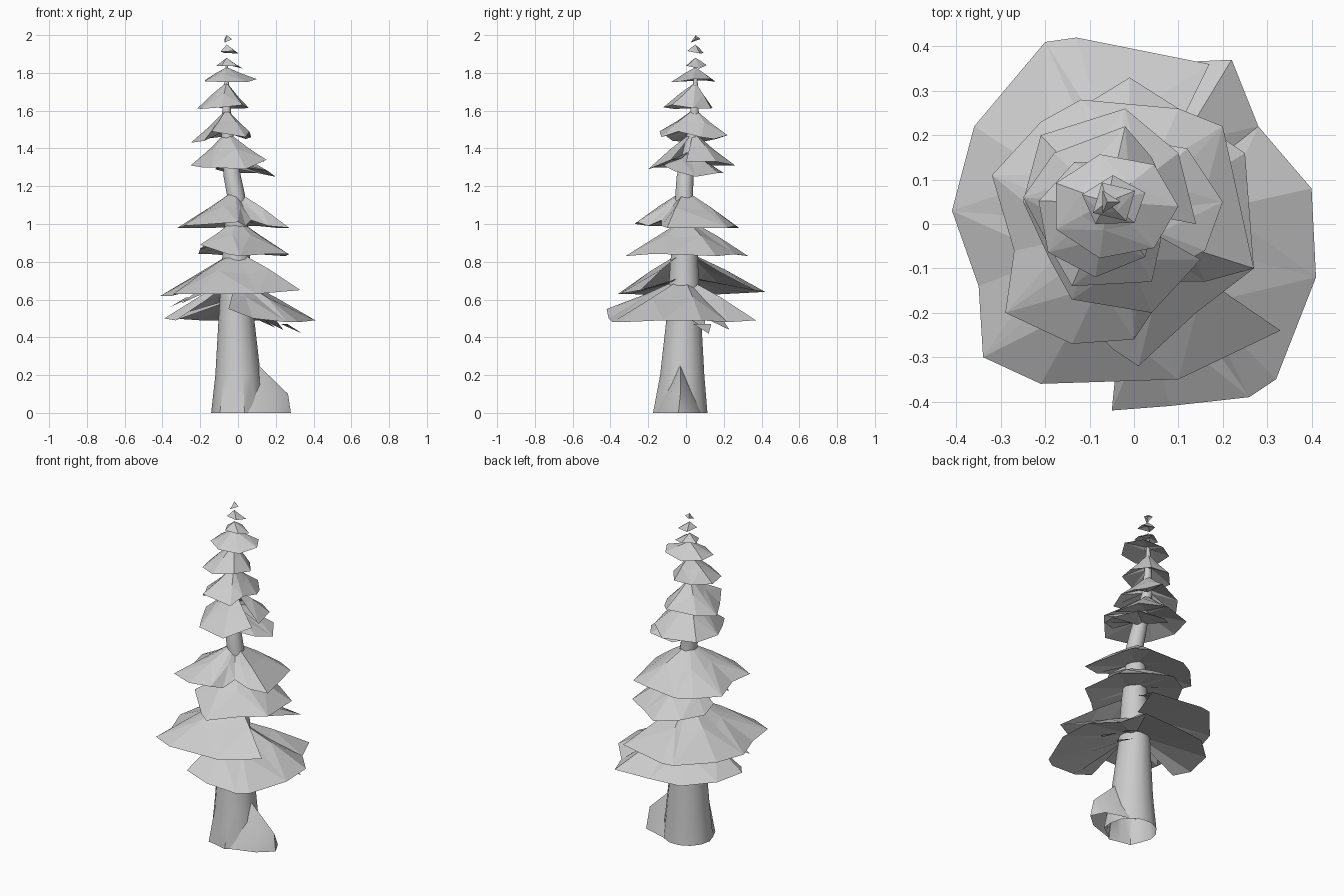
import bpy, math, random
from mathutils import Vector

random.seed(4)
cube = bpy.data.objects.get("Cube")
if cube:
    bpy.data.objects.remove(cube)

grey = bpy.data.materials.new("pale_grey")
grey.use_nodes = True
colour = (0.6, 0.6, 0.6, 1)
grey.diffuse_color = colour
grey.node_tree.nodes["Principled BSDF"].inputs["Base Color"].default_value = colour


def make_object(name, verts, faces, smooth=None):
    mesh = bpy.data.meshes.new(name)
    mesh.from_pydata(verts, [], faces)
    mesh.materials.append(grey)
    obj = bpy.data.objects.new(name, mesh)
    bpy.context.collection.objects.link(obj)
    if smooth:
        bpy.ops.object.select_all(action='DESELECT')
        obj.select_set(True)
        bpy.context.view_layer.objects.active = obj
        bpy.ops.object.shade_smooth_by_angle(angle=math.radians(smooth))


def trunk_centre(z):
    """Axis of the leaning trunk at a height."""
    for low, high in zip(trunk_rings, trunk_rings[1:]):
        if z <= high[3]:
            t = (z - low[3]) / (high[3] - low[3])
            return low[0] + t * (high[0] - low[0]), low[1] + t * (high[1] - low[1])
    return trunk_rings[-1][:2]


def bough_tier(name, top, rim, closed=False, hollow=0.35):
    """Drooping skirt of facets from the trunk to a ragged rim, with a shallow underside."""
    apex = Vector((*trunk_centre(top), top))
    rim = [Vector(p) for p in rim]
    count = len(rim)
    upper, under = [], []
    for i, p in enumerate(rim):
        drop = top - p.z
        mid = apex.lerp(p, 0.5)
        mid.z += 0.04 * drop * (1 if i % 2 else -1)
        upper.append(mid)
        under.append(p.lerp(Vector((apex.x, apex.y, p.z + hollow * drop)), 0.88))
    faces = []
    for i in range(count if closed else count - 1):
        j = (i + 1) % count
        a, b, c, d = 1 + i, 1 + j, 1 + count + i, 1 + count + j
        faces.append((0, a, b))
        faces += [(a, c, d), (a, d, b)] if i % 2 else [(a, c, b), (b, c, d)]
        faces += [(c, c + count, d), (d, c + count, d + count)]
    make_object(name, [apex] + upper + rim + under, faces)


def ring_rim(x0, x1, y0, y1, z, sides, start):
    """Points round an ellipse that fills the given bounds."""
    points = []
    for i in range(sides):
        a = math.radians(start) + math.tau * i / sides
        points.append(((x0 + x1) / 2 + math.cos(a) * (x1 - x0) / 2,
                       (y0 + y1) / 2 + math.sin(a) * (y1 - y0) / 2,
                       z + random.uniform(-.012, .012)))
    return points


# Trunk: open fluted foot, leaning and tapering upwards (x, y, radius, z)
trunk_rings = [(0, -.025, .142, 0), (0, -.02, .12, .2), (-.01, -.01, .09, .55),
               (-.01, -.01, .075, .8), (-.01, 0, .06, 1), (-.01, -.01, .048, 1.15),
               (-.03, -.005, .046, 1.25), (-.06, .04, .03, 1.5),
               (-.06, .05, .016, 1.7), (-.06, .05, .003, 1.88)]
sides = 14
verts, faces = [], []
for level, (x, y, r, z) in enumerate(trunk_rings):
    for i in range(sides):
        a = math.tau * i / sides
        flute = 1 + (.08 if i % 2 else -.04) * (level == 0) * (math.sin(a) < -.1)
        verts.append((x + r * flute * math.cos(a), y + r * flute * math.sin(a), z))
for level in range(len(trunk_rings) - 1):
    for i in range(sides):
        a, b = level * sides + i, level * sides + (i + 1) % sides
        faces.append((a, b, b + sides, a + sides))
make_object("trunk", verts, faces, smooth=35)

# Buttress root on the left side
make_object("root", [(.05, -.16, 0), (.2, -.11, 0), (.28, -.04, 0), (.24, .04, 0), (.06, .09, 0),
                     (.1, -.03, .26), (.265, -.03, .1), (.2, -.08, .1)],
            [(0, 1, 7, 5), (1, 2, 6, 7), (2, 3, 6), (3, 5, 6), (3, 4, 5), (5, 7, 6)], smooth=40)

# Large lower skirts, most of them open on one side
bough_tier("bough_tier_1", .72, [
    (-.05, -.42, .55), (.08, -.41, .5), (.26, -.39, .48), (.32, -.35, .48), (.41, -.12, .49),
    (.4, .08, .49), (.28, .22, .48), (.22, .37, .49), (0, .36, .49), (-.2, .34, .49),
    (-.35, .2, .5), (-.39, .02, .5), (-.33, -.06, .49)], hollow=.5)
bough_tier("bough_tier_2", .86, [
    (.17, .36, .65), (-.13, .42, .64), (-.2, .41, .64), (-.36, .22, .63), (-.41, .03, .62),
    (-.35, -.14, .62), (-.34, -.3, .63), (-.21, -.36, .63), (.1, -.35, .63), (.33, -.24, .65)])
bough_tier("bough_tier_3", 1.03, [
    (-.2, -.13, .89), (-.05, -.28, .84), (.01, -.32, .83), (.14, -.2, .84), (.27, -.1, .84),
    (.25, .16, .83), (.1, .26, .84), (-.01, .33, .83), (-.14, .25, .84), (-.21, .12, .84),
    (-.2, .02, .87)])
bough_tier("bough_tier_4", 1.18, [
    (.16, -.13, .99), (.27, -.1, .98), (.2, .22, .98), (.1, .26, .99), (-.12, .28, .98),
    (-.21, .23, .98), (-.32, .11, .98), (-.27, -.06, .99), (-.29, -.2, .99), (-.14, -.27, 1),
    (0, -.26, 1.01), (.04, -.2, .99), (.07, -.13, 1.02)], closed=True)

# Middle skirts
bough_tier("bough_tier_5", 1.39, [
    (.05, -.12, 1.31), (.16, -.06, 1.28), (.2, .05, 1.25), (.12, .17, 1.27),
    (-.05, .2, 1.27), (-.12, .15, 1.29)])
bough_tier("bough_tier_6", 1.49, [
    (.14, 0, 1.33), (.1, .16, 1.33), (-.02, .26, 1.31), (-.21, .2, 1.31), (-.25, .05, 1.31),
    (-.19, -.08, 1.3), (-.14, -.17, 1.3), (.04, -.2, 1.29), (.15, -.08, 1.34)])
bough_tier("bough_tier_7", 1.61, [
    (.07, .08, 1.46), (.04, .15, 1.45), (-.02, .22, 1.47), (-.18, .16, 1.45), (-.25, .06, 1.43),
    (-.18, -.07, 1.44), (-.14, -.14, 1.49), (.04, -.13, 1.46), (.06, -.04, 1.49)], closed=True)

# Small crown skirts: top, bounds, rim height, sides, start angle
crown = [(1.75, (-.22, .06, -.12, .15), 1.62, 7, 10),
         (1.83, (-.19, .1, -.08, .16), 1.76, 7, 0),
         (1.88, (-.12, .03, -.01, .11), 1.83, 5, 20),
         (1.95, (-.1, .01, 0, .1), 1.91, 4, 30),
         (2, (-.085, -.03, .02, .08), 1.97, 3, 0)]
for n, (top, bounds, z, count, start) in enumerate(crown):
    bough_tier(f"crown_tier_{n + 1}", top, ring_rim(*bounds, z, count, start), closed=True)

# Loose hanging tips under the lower skirts
for n, (x, y, z) in enumerate([(.34, .12, .42), (.24, .23, .44), (.2, .1, .45),
                               (-.36, -.1, .56), (-.3, -.16, .58)]):
    inward = Vector((-x, -y, 0)).normalized()
    side = Vector((-inward.y, inward.x, 0)) * .05
    root = Vector((x, y, z + .05)) + inward * .1
    make_object(f"hanging_tip_{n + 1}", [(x, y, z), root + side, root - side], [(0, 1, 2)])
